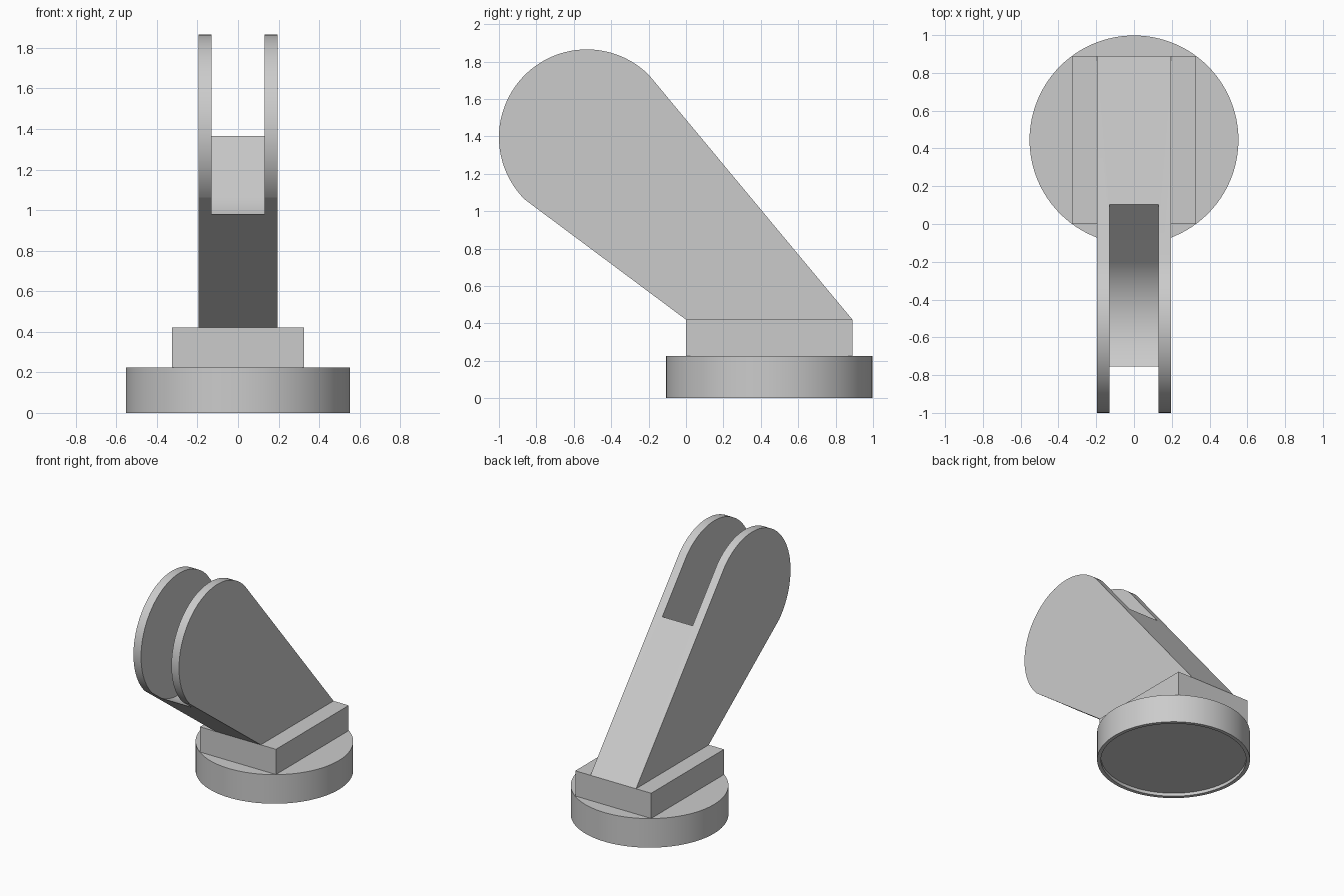
import bpy
import bmesh
import math

cube = bpy.data.objects.get("Cube")
if cube:
    bpy.data.objects.remove(cube, do_unlink=True)

# Single grey finish
grey = bpy.data.materials.new("light_grey")
grey.use_nodes = True
GREY = (0.6, 0.6, 0.6, 1.0)
grey.diffuse_color = GREY
grey.node_tree.nodes["Principled BSDF"].inputs["Base Color"].default_value = GREY

PIVOT_Y, PIVOT_Z, PIVOT_R = -0.53, 1.395, 0.47
BASE_Y, BASE_TOP, BLOCK_TOP = 0.445, 0.225, 0.42


def add_object(name, bm):
    bmesh.ops.recalc_face_normals(bm, faces=bm.faces)
    mesh = bpy.data.meshes.new(name)
    bm.to_mesh(mesh)
    bm.free()
    mesh.materials.append(grey)
    obj = bpy.data.objects.new(name, mesh)
    bpy.context.collection.objects.link(obj)
    return obj


def extrude_profile(name, points, half_width):
    """Extrude a side profile of (y, z) points symmetrically along x."""
    bm = bmesh.new()
    face = bm.faces.new([bm.verts.new((-half_width, y, z)) for y, z in points])
    ext = bmesh.ops.extrude_face_region(bm, geom=[face])
    verts = [v for v in ext["geom"] if isinstance(v, bmesh.types.BMVert)]
    bmesh.ops.translate(bm, verts=verts, vec=(2 * half_width, 0, 0))
    return add_object(name, bm)


def arc(start, end, steps):
    """Points on the pivot circle, angles in degrees."""
    angles = [math.radians(start + (end - start) * i / steps) for i in range(steps + 1)]
    return [(PIVOT_Y + PIVOT_R * math.cos(a), PIVOT_Z + PIVOT_R * math.sin(a)) for a in angles]


def smooth(obj):
    bpy.ops.object.select_all(action="DESELECT")
    obj.select_set(True)
    bpy.context.view_layer.objects.active = obj
    bpy.ops.object.shade_smooth_by_angle(angle=math.radians(7))


# Round base with a shallow recess underneath
bm = bmesh.new()
bmesh.ops.create_cone(bm, cap_ends=True, segments=96, radius1=0.553, radius2=0.553, depth=BASE_TOP)
bmesh.ops.translate(bm, verts=bm.verts, vec=(0, BASE_Y, BASE_TOP / 2))
bottom = min(bm.faces, key=lambda f: f.calc_center_median().z)
bmesh.ops.inset_region(bm, faces=[bottom], thickness=0.028)
ext = bmesh.ops.extrude_face_region(bm, geom=[bottom])
bmesh.ops.translate(bm, vec=(0, 0, 0.025),
                    verts=[v for v in ext["geom"] if isinstance(v, bmesh.types.BMVert)])
if bottom.is_valid:
    bmesh.ops.delete(bm, geom=[bottom], context="FACES_ONLY")
smooth(add_object("round_base", bm))

# Rectangular mounting block
extrude_profile("mounting_block",
                [(0, BASE_TOP), (0.89, BASE_TOP), (0.89, BLOCK_TOP), (0, BLOCK_TOP)], 0.325)

# Leaning arm with a half-round head
arm = extrude_profile("fork_arm", [(0, BLOCK_TOP), (0.89, BLOCK_TOP)] + arc(45, 225, 64), 0.195)

# Slot between the cheeks: round floor running out at 45 degrees
floor = arc(225, 315, 32)
(y0, z0), (y1, z1) = floor[0], floor[-1]
slot = extrude_profile("slot_cutter",
                       floor + [(y1 + 1, z1 + 1), (y0 + 0.2, z0 + 2.2), (y0 - 0.6, z0 + 0.6)], 0.13)
slot.hide_render = True
cut = arm.modifiers.new("slot", "BOOLEAN")
cut.operation = "DIFFERENCE"
cut.solver = "EXACT"
cut.object = slot
bpy.context.view_layer.objects.active = arm
bpy.ops.object.modifier_apply(modifier=cut.name)
bpy.data.objects.remove(slot, do_unlink=True)
smooth(arm)
